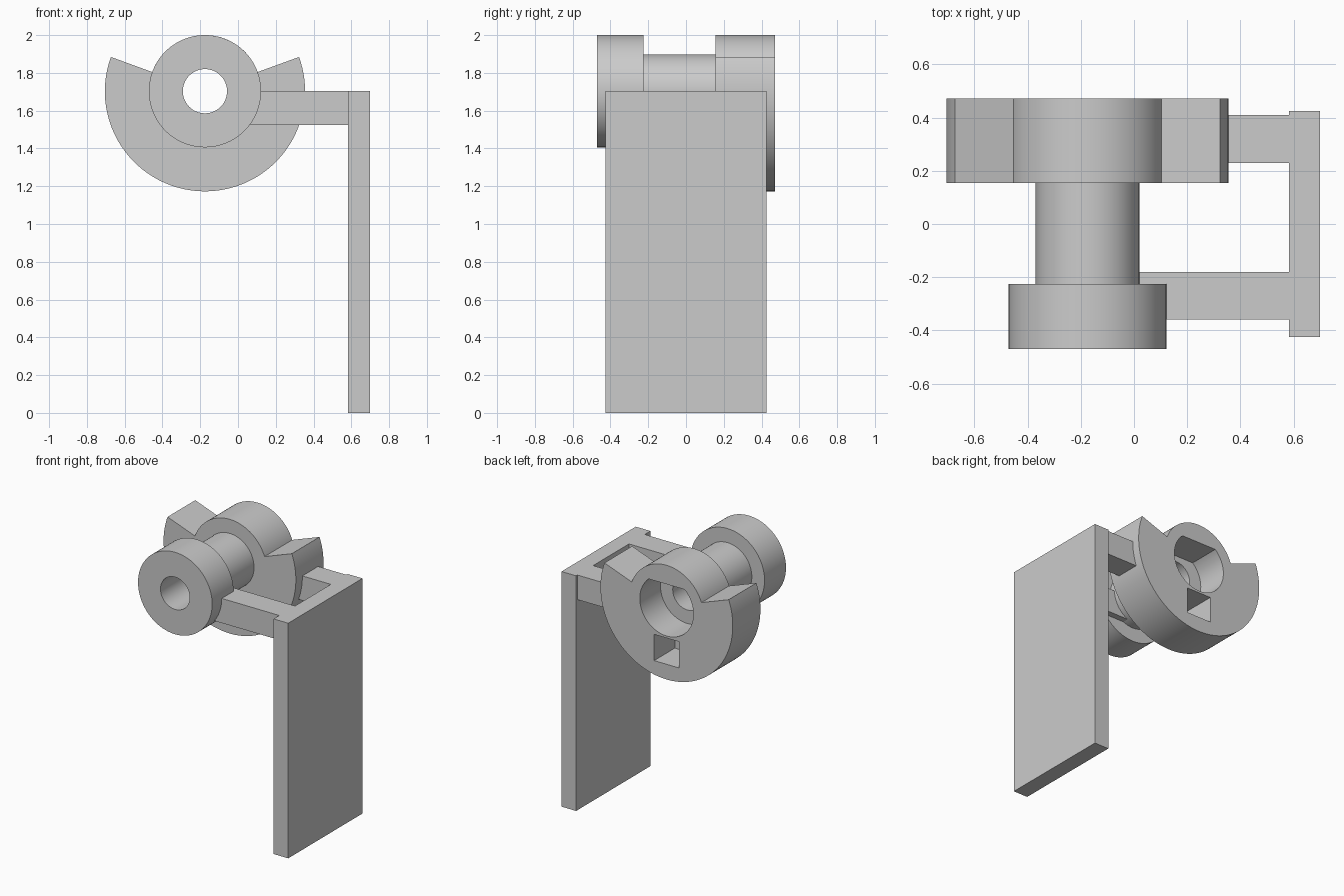
import bpy
import bmesh
import math

if "Cube" in bpy.data.objects:
    bpy.data.objects.remove(bpy.data.objects["Cube"])

AX, AZ = -0.175, 1.703       # axle centre in x and z
HUB_R, CAM_R, SHAFT_R, BORE_R, POCKET_R = 0.297, 0.53, 0.195, 0.117, 0.215

grey = bpy.data.materials.new("plain_grey")
grey.use_nodes = True
COLOUR = (0.6, 0.6, 0.6, 1)
grey.diffuse_color = COLOUR
grey.node_tree.nodes["Principled BSDF"].inputs["Base Color"].default_value = COLOUR


def arc(radius, start, end, steps):
    """Points on an arc about the axle, angles in degrees."""
    angles = [math.radians(start + (end - start) * i / steps) for i in range(steps + 1)]
    return [(AX + radius * math.cos(a), AZ + radius * math.sin(a)) for a in angles]


def circle(radius):
    return arc(radius, 0, 360, 96)[:-1]


def rect(x0, x1, z0, z1):
    return [(x0, z0), (x1, z0), (x1, z1), (x0, z1)]


def extrude(name, outline, y0, y1):
    """Solid made by pulling an x-z outline along y."""
    bm = bmesh.new()
    face = bm.faces.new([bm.verts.new((x, y0, z)) for x, z in outline])
    moved = bmesh.ops.extrude_face_region(bm, geom=[face])["geom"]
    verts = [v for v in moved if isinstance(v, bmesh.types.BMVert)]
    bmesh.ops.translate(bm, verts=verts, vec=(0, y1 - y0, 0))
    bmesh.ops.recalc_face_normals(bm, faces=bm.faces)
    mesh = bpy.data.meshes.new(name)
    bm.to_mesh(mesh)
    bm.free()
    mesh.materials.append(grey)
    obj = bpy.data.objects.new(name, mesh)
    bpy.context.collection.objects.link(obj)
    return obj


def activate(obj):
    bpy.ops.object.select_all(action="DESELECT")
    obj.select_set(True)
    bpy.context.view_layer.objects.active = obj


def cut(obj, *cutters):
    activate(obj)
    for cutter in cutters:
        mod = obj.modifiers.new("cut", "BOOLEAN")
        mod.operation = "DIFFERENCE"
        mod.solver = "EXACT"
        mod.object = cutter
        bpy.ops.object.modifier_apply(modifier=mod.name)


# Upright plate and the two arms that carry the axle
plate = extrude("upright_plate", rect(0.583, 0.70, 0, AZ), -0.425, 0.425)
front_arm = extrude("front_arm", rect(-0.1, 0.59, 1.525, AZ), -0.36, -0.18)
back_arm = extrude("back_arm", rect(0.1, 0.59, 1.525, AZ), 0.23, 0.41)

# Front flange and shaft
flange = extrude("front_flange", circle(HUB_R), -0.47, -0.225)
shaft = extrude("shaft", circle(SHAFT_R), -0.235, 0.165)

# Counterweight: round hub on top, wide sector below
outline = arc(CAM_R, 160, 380, 96) + arc(HUB_R, 20, 160, 64)
weight = extrude("counterweight", outline, 0.155, 0.472)

# Cutters: axle bore, flat-topped rear pocket, square rear pocket
bore = extrude("bore_cutter", circle(BORE_R), -0.6, 0.6)
flat = math.degrees(math.asin(0.16 / POCKET_R))
pocket = extrude("pocket_cutter", arc(POCKET_R, 180 - flat, 360 + flat, 80), 0.235, 0.6)
square = extrude("square_cutter", rect(AX - 0.1, AX + 0.1, AZ - 0.42, AZ - 0.23), 0.235, 0.6)

for part in (flange, shaft, front_arm):
    cut(part, bore)
cut(weight, bore, pocket, square)

for cutter in (bore, pocket, square):
    bpy.data.objects.remove(cutter)

for part in (flange, shaft, front_arm, weight):
    activate(part)
    bpy.ops.object.shade_smooth_by_angle(angle=math.radians(25))
